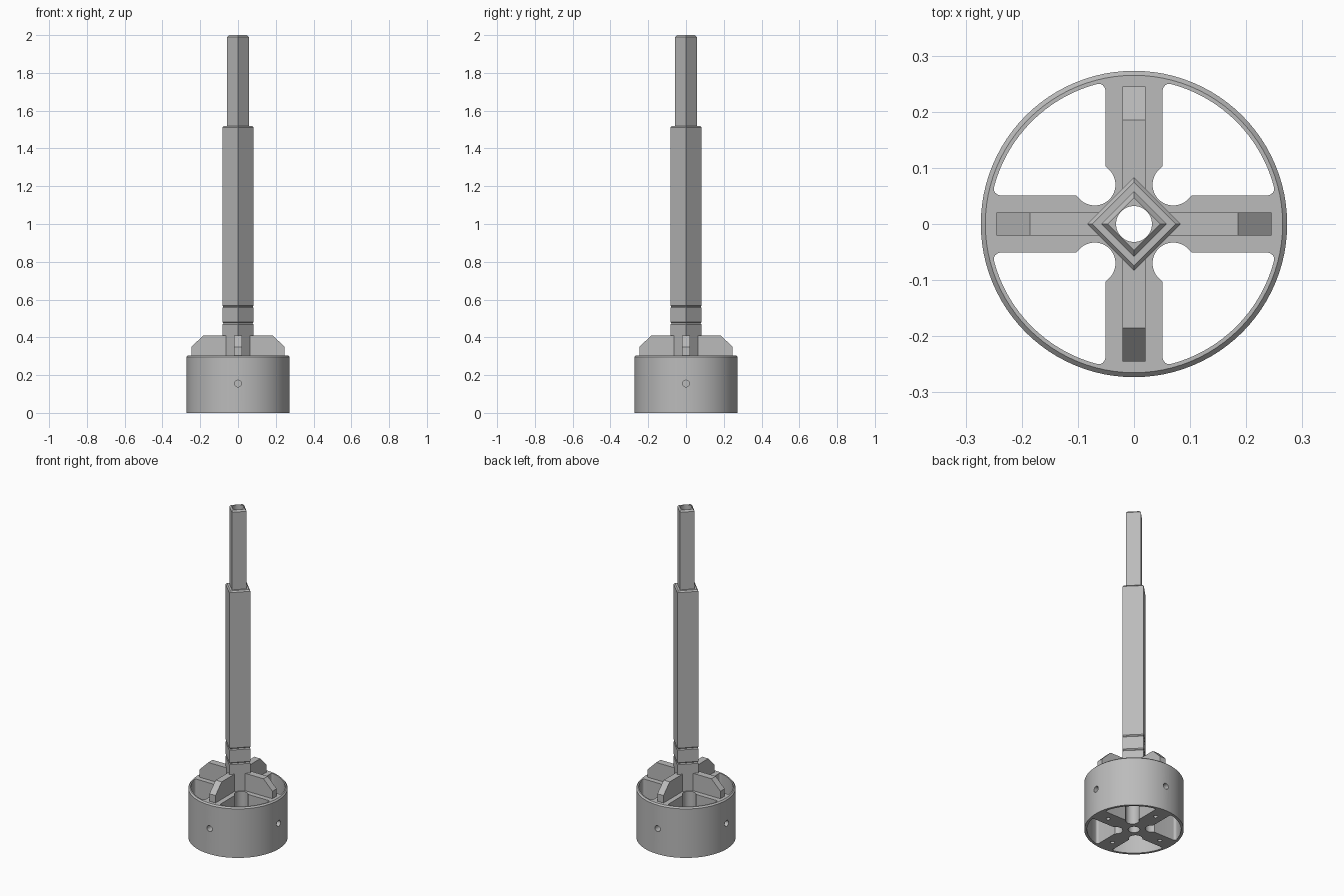
import bpy, bmesh, math
from mathutils import Matrix, Vector

if "Cube" in bpy.data.objects:
    bpy.data.objects.remove(bpy.data.objects["Cube"])

steel = bpy.data.materials.new("plain grey")
steel.diffuse_color = (0.5, 0.5, 0.5, 1)
steel.use_nodes = True
steel.node_tree.nodes["Principled BSDF"].inputs["Base Color"].default_value = steel.diffuse_color


def loft(name, rings):
    """Closed solid through a stack of equal-sized point rings."""
    bm = bmesh.new()
    loops = [[bm.verts.new(p) for p in ring] for ring in rings]
    n = len(loops[0])
    for a, b in zip(loops, loops[1:]):
        for i in range(n):
            j = (i + 1) % n
            bm.faces.new((a[i], a[j], b[j], b[i]))
    bm.faces.new(loops[0][::-1])
    bm.faces.new(loops[-1])
    bmesh.ops.recalc_face_normals(bm, faces=bm.faces)
    mesh = bpy.data.meshes.new(name)
    bm.to_mesh(mesh)
    bm.free()
    mesh.materials.append(steel)
    ob = bpy.data.objects.new(name, mesh)
    bpy.context.collection.objects.link(ob)
    return ob


def turned(name, profile, sides):
    """Solid from (radius, height) pairs around z."""
    return loft(name, [[(r * math.cos(math.tau * i / sides),
                         r * math.sin(math.tau * i / sides), z)
                        for i in range(sides)] for r, z in profile])


def prism(name, pts, z0, z1):
    return loft(name, [[(x, y, z) for x, y in pts] for z in (z0, z1)])


def cut(ob, cutters):
    for c in cutters:
        mod = ob.modifiers.new("cut", 'BOOLEAN')
        mod.operation, mod.solver, mod.object = 'DIFFERENCE', 'EXACT', c
        bpy.context.view_layer.objects.active = ob
        bpy.ops.object.modifier_apply(modifier=mod.name)
        bpy.data.objects.remove(c)


def smooth(ob):
    bpy.ops.object.select_all(action='DESELECT')
    ob.select_set(True)
    bpy.context.view_layer.objects.active = ob
    bpy.ops.object.shade_smooth_by_angle(angle=math.radians(25))


def arc(cx, cy, r, a0, a1, n):
    return [(cx + r * math.cos(math.radians(a0 + (a1 - a0) * i / n)),
             cy + r * math.sin(math.radians(a0 + (a1 - a0) * i / n)))
            for i in range(n + 1)]


# Pocket between two arms: relief at the hub, filleted corners at the rim
ARM, RIM, FIL, TOP = 0.051, 0.258, 0.012, 0.305
fx = ARM + FIL
fy = math.sqrt((RIM - FIL) ** 2 - fx ** 2)
corner = math.degrees(math.atan2(fx, fy))
pocket = (arc(0.07, 0.07, 0.037, 315, 135, 20) + [(ARM, 0.103)]
          + arc(fx, fy, FIL, 180, 90 - corner, 6)
          + arc(0, 0, RIM, 90 - corner, corner, 24)[1:-1]
          + arc(fy, fx, FIL, corner, -90, 6) + [(0.103, ARM)])

# Drum base with chamfered top rim, four pockets and drilled holes
base = turned("drum_base", [(0.273, 0), (0.273, TOP - 0.008), (0.265, TOP)], 96)
cutters = [turned("bore_cutter", [(0.032, -0.1), (0.032, 0.5)], 48)]
for k in range(4):
    turn = Matrix.Rotation(k * math.pi / 2, 4, 'Z')
    p = prism("pocket_cutter", pocket, -0.1, 0.5)
    p.data.transform(turn)
    side = turned("side_hole_cutter", [(0.018, 0.19), (0.018, 0.35)], 24)
    side.data.transform(turn @ Matrix.Translation((0, 0, 0.155))
                        @ Matrix.Rotation(math.pi / 2, 4, 'Y'))
    under = turned("under_hole_cutter", [(0.012, -0.1), (0.012, 0.1)], 24)
    under.data.transform(turn @ Matrix.Translation((0.185, 0, 0)))
    cutters += [p, side, under]
cut(base, cutters)
smooth(base)

# Stepped square shaft with two grooves and a bore
W, G, N = 0.083, 0.006, 0.058
shaft = turned("square_shaft", [
    (W, 0.302), (W, 0.475 - G), (W - G, 0.475), (W, 0.475 + G),
    (W, 0.563 - G), (W - G, 0.563), (W, 0.563 + G),
    (W, 1.512), (W - 0.009, 1.52), (N, 1.52), (N, 1.99), (0.047, 2.0)], 4)
cut(shaft, [turned("shaft_bore_cutter", [(0.032, 0.1), (0.032, 2.2)], 48)])
smooth(shaft)

# Four gusset fins standing on the arms
fin_profile = [(0.05, 0.302), (0.245, 0.302), (0.245, 0.35),
               (0.185, 0.41), (0.05, 0.41)]
for k in range(4):
    fin = loft("gusset_fin", [[(x, y, z) for x, z in fin_profile]
                              for y in (-0.0205, 0.0205)])
    fin.data.transform(Matrix.Rotation(k * math.pi / 2, 4, 'Z'))
